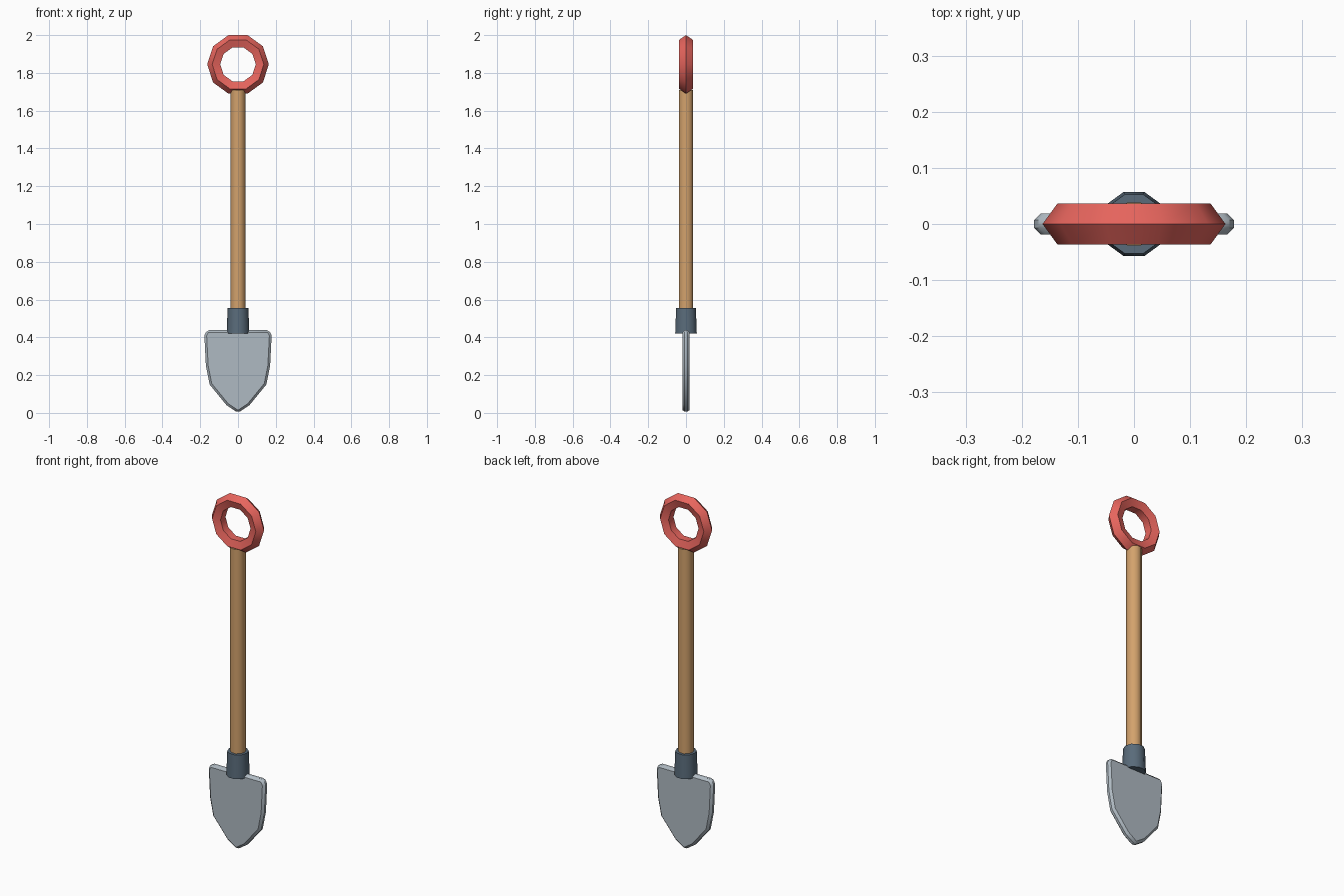
import bpy, bmesh
from math import radians

if "Cube" in bpy.data.objects:
    bpy.data.objects.remove(bpy.data.objects["Cube"])


def finish(obj, name, color):
    obj.name = name
    mat = bpy.data.materials.new(name + "_paint")
    mat.diffuse_color = (*color, 1)
    mat.use_nodes = True
    mat.node_tree.nodes["Principled BSDF"].inputs["Base Color"].default_value = mat.diffuse_color
    obj.data.materials.append(mat)
    bpy.ops.object.select_all(action='DESELECT')
    obj.select_set(True)
    bpy.context.view_layer.objects.active = obj
    bpy.ops.object.shade_smooth_by_angle(angle=radians(40))


def tapered(name, r_bottom, r_top, z0, z1, color):
    bpy.ops.mesh.primitive_cone_add(vertices=10, radius1=r_bottom, radius2=r_top,
                                    depth=z1 - z0, location=(0, 0, (z0 + z1) / 2),
                                    rotation=(0, 0, radians(90)))
    finish(bpy.context.object, name, color)


# Ring grip with a five-sided section
bpy.ops.mesh.primitive_torus_add(major_segments=10, minor_segments=5,
                                 major_radius=0.125, minor_radius=0.038,
                                 location=(0, 0, 1.845), rotation=(radians(90), 0, 0))
finish(bpy.context.object, "ring_grip", (0.80, 0.13, 0.11))

# Wooden shaft and metal collar
tapered("shaft", 0.04, 0.04, 0.44, 1.71, (0.65, 0.36, 0.15))
tapered("collar", 0.06, 0.055, 0.42, 0.555, (0.10, 0.147, 0.195))

# Blade: mirrored outline, extruded through y, chamfered rim
half = [(0.165, 0.438), (0.178, 0.41), (0.170, 0.25), (0.150, 0.15), (0.06, 0.04)]
outline = half + [(0, 0)] + [(-x, z) for x, z in reversed(half)]
bm = bmesh.new()
face = bm.faces.new([bm.verts.new((x, -0.019, z)) for x, z in outline])
ext = bmesh.ops.extrude_face_region(bm, geom=[face])
verts = [g for g in ext["geom"] if isinstance(g, bmesh.types.BMVert)]
bmesh.ops.translate(bm, verts=verts, vec=(0, 0.038, 0))
bmesh.ops.recalc_face_normals(bm, faces=bm.faces)
mesh = bpy.data.meshes.new("blade")
bm.to_mesh(mesh)
bm.free()
blade = bpy.data.objects.new("blade", mesh)
bpy.context.collection.objects.link(blade)
bevel = blade.modifiers.new("rim", 'BEVEL')
bevel.width = 0.012
bevel.segments = 1
bevel.limit_method = 'ANGLE'
bevel.angle_limit = radians(30)
finish(blade, "blade", (0.43, 0.49, 0.54))
